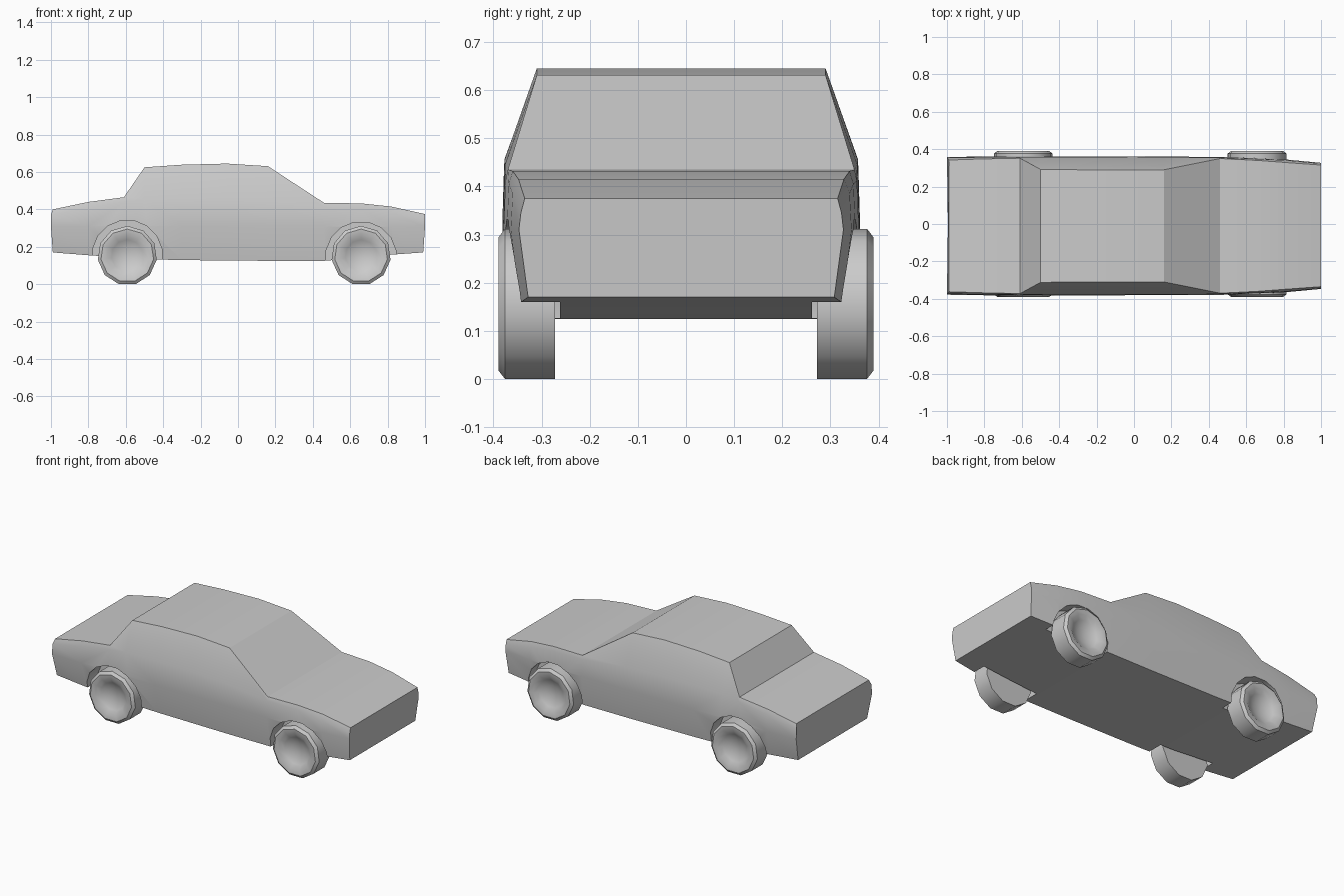
import bpy, bmesh, math

if "Cube" in bpy.data.objects:
    bpy.data.objects.remove(bpy.data.objects["Cube"])

BODY_Y = -0.01                      # body sits slightly off the wheel centre line
WHEELS = {"rear": (-0.592, 0.155, 0.188), "front": (0.658, 0.145, 0.19)}  # x, arch z, arch radius


def make_object(name, bm):
    bmesh.ops.recalc_face_normals(bm, faces=bm.faces)
    mesh = bpy.data.meshes.new(name)
    bm.to_mesh(mesh)
    bm.free()
    ob = bpy.data.objects.new(name, mesh)
    bpy.context.collection.objects.link(ob)
    return ob


def activate(ob):
    bpy.ops.object.select_all(action='DESELECT')
    ob.select_set(True)
    bpy.context.view_layer.objects.active = ob


def loft(bm, rings, close_ring=True):
    loops = [[bm.verts.new(p) for p in r] for r in rings]
    n = len(loops[0])
    for a, b in zip(loops, loops[1:]):
        for i in range(n):
            j = (i + 1) % n
            bm.faces.new((a[i], a[j], b[j], b[i]))
    bm.faces.new(loops[0])
    bm.faces.new(loops[-1])


# Body stations: x, floor z, top z, top half width, shoulder z, shoulder half width, sill half width
STATIONS = [
    (-1.00, 0.170, 0.400, 0.352, 0.370, 0.364, 0.335),
    (-0.80, 0.155, 0.440, 0.358, 0.410, 0.367, 0.340),
    (-0.61, 0.142, 0.465, 0.362, 0.440, 0.368, 0.345),
    (-0.50, 0.134, 0.625, 0.302, 0.455, 0.367, 0.345),
    (-0.30, 0.129, 0.639, 0.300, 0.457, 0.367, 0.345),
    (-0.06, 0.127, 0.645, 0.300, 0.455, 0.367, 0.345),
    (0.16, 0.125, 0.631, 0.300, 0.445, 0.366, 0.345),
    (0.46, 0.125, 0.435, 0.360, 0.412, 0.365, 0.345),
    (0.66, 0.142, 0.432, 0.350, 0.405, 0.358, 0.342),
    (0.82, 0.158, 0.415, 0.338, 0.385, 0.350, 0.335),
    (1.00, 0.170, 0.375, 0.325, 0.345, 0.333, 0.318),
]


def section(x, zf, zt, wt, zs, ws, wf):
    xe = x * 0.99 if abs(x) == 1 else x
    half = [(xe, wf, zf), (x, ws + 0.004, 0.31), (x, ws, zs), (xe if x < 0 else x, wt, zt)]
    return ([(a, BODY_Y + y, z) for a, y, z in half]
            + [(a, BODY_Y - y, z) for a, y, z in reversed(half)])


bm = bmesh.new()
loft(bm, [section(*s) for s in STATIONS])
body = make_object("car_body", bm)


# Wheel arches cut into both sides
def cylinder_ring(x, y, z, r, n, phase=0.0):
    return [(x + r * math.cos(phase + math.tau * i / n), y,
             z + r * math.sin(phase + math.tau * i / n)) for i in range(n)]


for x, z, r in WHEELS.values():
    for side in (-1, 1):
        bm = bmesh.new()
        loft(bm, [cylinder_ring(x, side * y, z, r, 16, math.pi / 16) for y in (0.262, 0.5)])
        cutter = make_object("arch_cutter", bm)
        cutter.hide_render = True
        activate(body)
        mod = body.modifiers.new("arch", 'BOOLEAN')
        mod.operation = 'DIFFERENCE'
        mod.solver = 'EXACT'
        mod.object = cutter
        bpy.ops.object.modifier_apply(modifier=mod.name)
        bpy.data.objects.remove(cutter)

activate(body)
bpy.ops.object.shade_smooth_by_angle(angle=math.radians(25))

# Eleven-sided wheels with a dished hub: radius, distance from centre line
PROFILE = [(0.159, 0.272), (0.159, 0.376), (0.142, 0.389), (0.112, 0.386),
           (0.085, 0.368), (0.045, 0.354), (0.012, 0.35)]
for end, (x, _, _) in WHEELS.items():
    for side, label in ((-1, "right"), (1, "left")):
        bm = bmesh.new()
        loft(bm, [cylinder_ring(x, side * y, 0.153, r, 11, math.pi / 2) for r, y in PROFILE])
        wheel = make_object(f"{end}_{label}_wheel", bm)
        activate(wheel)
        bpy.ops.object.shade_smooth_by_angle(angle=math.radians(36))
